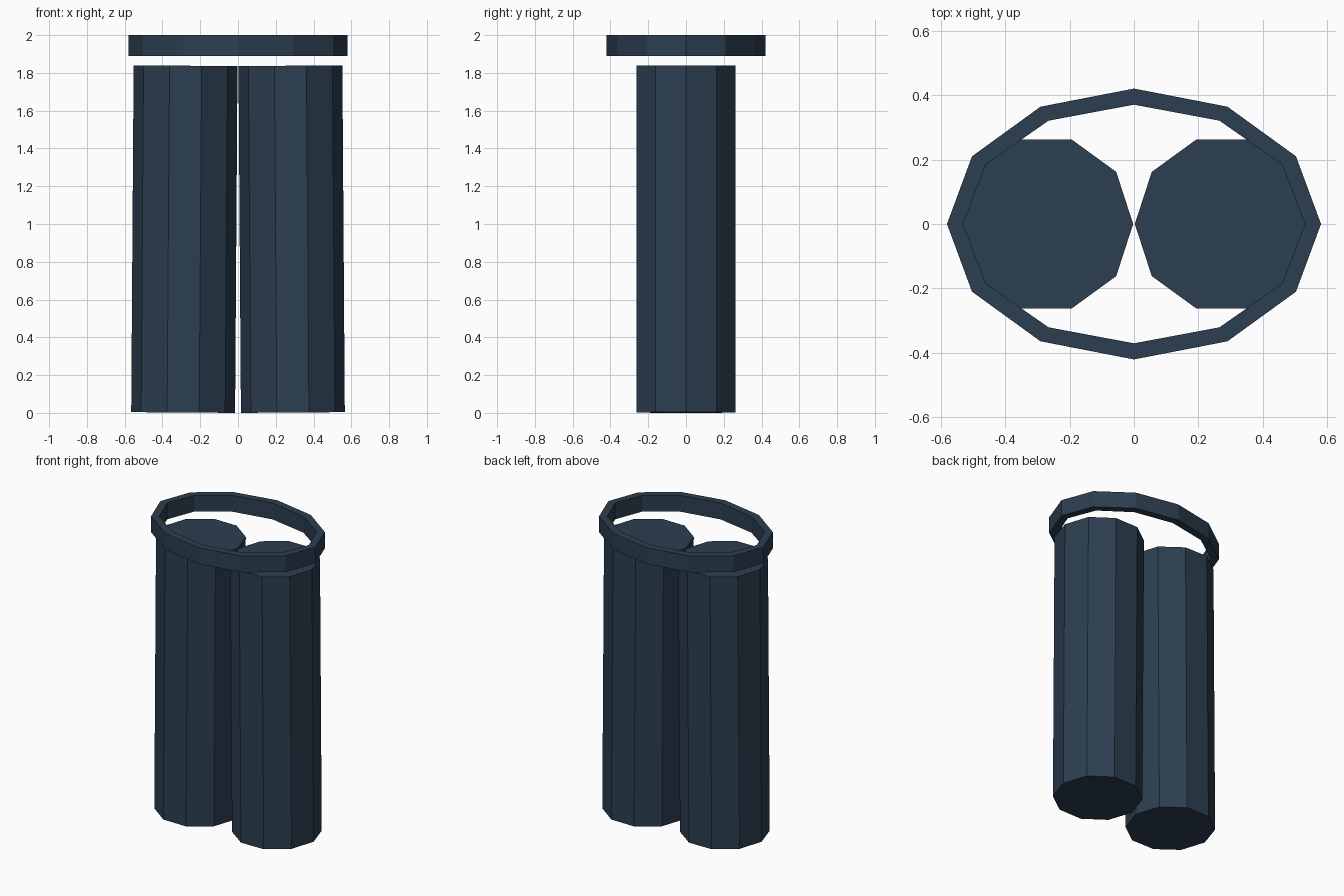
import bpy, bmesh, math
from mathutils import Matrix

if "Cube" in bpy.data.objects:
    bpy.data.objects.remove(bpy.data.objects["Cube"])

navy = bpy.data.materials.new("dark navy cloth")
navy.diffuse_color = (0.0252, 0.0482, 0.0802, 1)
navy.use_nodes = True
navy.node_tree.nodes["Principled BSDF"].inputs["Base Color"].default_value = navy.diffuse_color


def add_object(name, bm):
    bmesh.ops.recalc_face_normals(bm, faces=bm.faces)
    mesh = bpy.data.meshes.new(name)
    bm.to_mesh(mesh)
    bm.free()
    mesh.materials.append(navy)
    obj = bpy.data.objects.new(name, mesh)
    bpy.context.collection.objects.link(obj)
    return obj


# Trouser legs: ten-sided cylinders, leaning slightly outwards at the bottom
LEAN = 0.007
for name, side in (("left_leg", -1), ("right_leg", 1)):
    bm = bmesh.new()
    bmesh.ops.create_cone(bm, cap_ends=True, segments=10, radius1=0.275,
                          radius2=0.275, depth=1.836)
    # put a corner on the x axis, then tilt
    corner = max(bm.verts, key=lambda v: v.co.x).co
    bm.transform(Matrix.Rotation(-math.atan2(corner.y, corner.x), 4, 'Z'))
    bm.transform(Matrix.Translation((side * 0.284, 0, 0.92))
                 @ Matrix.Rotation(-side * LEAN, 4, 'Y'))
    add_object(name, bm)

# Waistband: twelve-sided oval ring
N = 12
bm = bmesh.new()
rings = []
for rx, ry, z in ((0.58, 0.42, 1.89), (0.58, 0.42, 2.0),
                  (0.53, 0.37, 2.0), (0.53, 0.37, 1.89)):
    rings.append([bm.verts.new((rx * math.cos(i * math.tau / N),
                                ry * math.sin(i * math.tau / N), z))
                  for i in range(N)])
for k in range(4):
    a, b = rings[k], rings[(k + 1) % 4]
    for i in range(N):
        j = (i + 1) % N
        bm.faces.new((a[i], a[j], b[j], b[i]))
add_object("waistband", bm)
